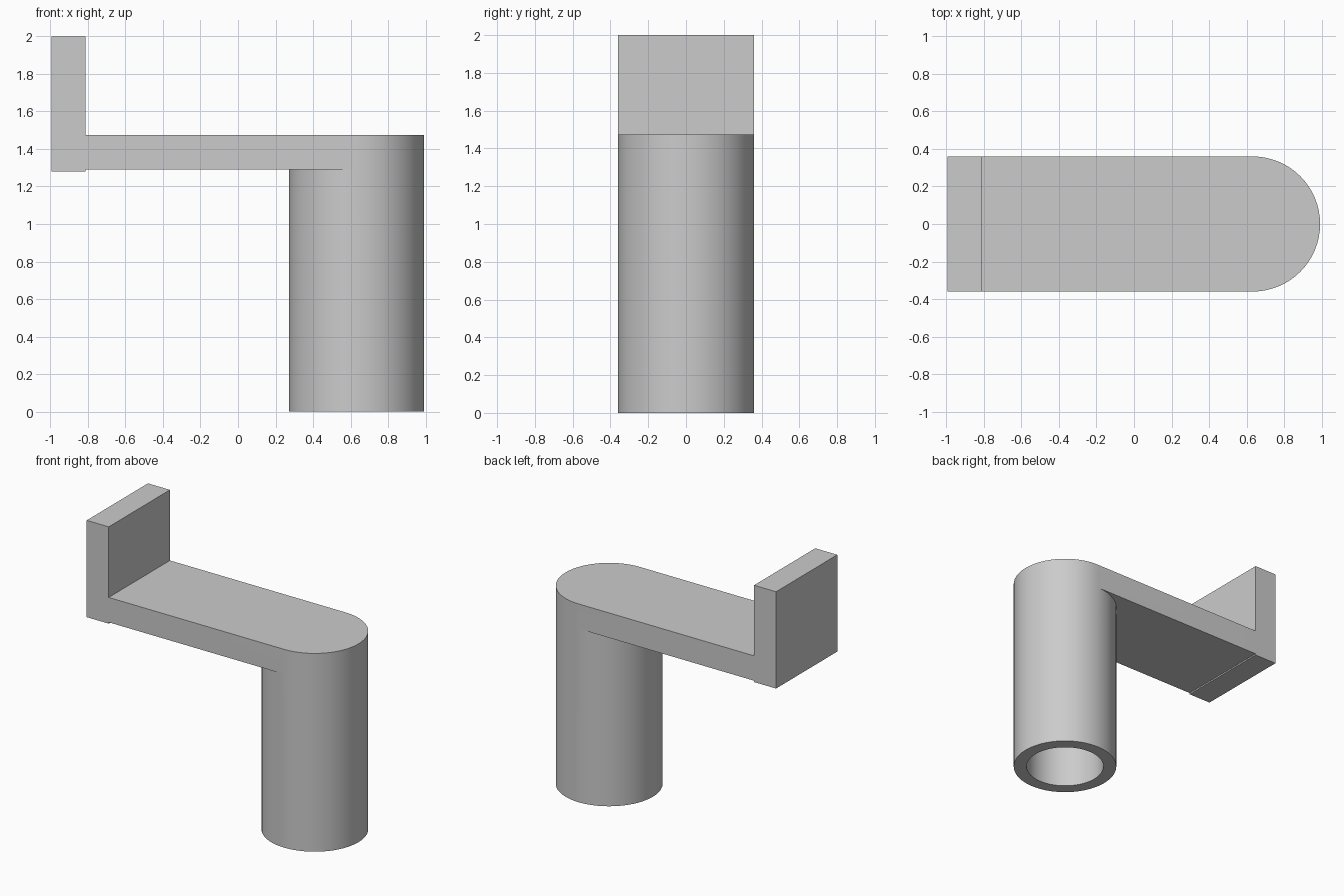
import bpy, bmesh
from math import cos, sin, tau, radians

cube = bpy.data.objects.get("Cube")
if cube:
    bpy.data.objects.remove(cube, do_unlink=True)

RADIUS, BORE, POST_X = 0.36, 0.27, 0.632
ARM_BOTTOM, ARM_TOP = 1.29, 1.475
PLATE_OUT, PLATE_IN, PLATE_BOTTOM, PLATE_TOP = -0.993, -0.812, 1.28, 2.0
SEG = 64

grey = bpy.data.materials.new("plain grey")
grey.use_nodes = True
colour = (0.6, 0.6, 0.6, 1)
grey.diffuse_color = colour
grey.node_tree.nodes["Principled BSDF"].inputs["Base Color"].default_value = colour


def finish(name, bm):
    bmesh.ops.recalc_face_normals(bm, faces=bm.faces)
    mesh = bpy.data.meshes.new(name)
    bm.to_mesh(mesh)
    bm.free()
    mesh.materials.append(grey)
    obj = bpy.data.objects.new(name, mesh)
    bpy.context.collection.objects.link(obj)
    return obj


def ring(bm, r, z):
    # starts at the -y tangent point, so the first half faces +x
    return [bm.verts.new((POST_X + r * sin(tau * i / SEG), -r * cos(tau * i / SEG), z))
            for i in range(SEG)]


def bridge(bm, a, b, count=SEG):
    for i in range(count):
        j = (i + 1) % SEG
        bm.faces.new((a[i], a[j], b[j], b[i]))


# Hollow post flowing into the round-ended arm
bm = bmesh.new()
half = SEG // 2
foot, collar = ring(bm, RADIUS, 0), ring(bm, RADIUS, ARM_BOTTOM)
crown = ring(bm, RADIUS, ARM_TOP)
for v in crown[half + 1:]:
    bm.verts.remove(v)
crown = crown[:half + 1]
bore_foot, bore_end = ring(bm, BORE, 0), ring(bm, BORE, ARM_BOTTOM)

bridge(bm, foot, collar)
bridge(bm, collar, crown, half)
bridge(bm, foot, bore_foot)
bridge(bm, bore_foot, bore_end)
bm.faces.new(bore_end)

# Straight part of the arm
low = [bm.verts.new((PLATE_IN, y, ARM_BOTTOM)) for y in (-RADIUS, RADIUS)]
high = [bm.verts.new((PLATE_IN, y, ARM_TOP)) for y in (-RADIUS, RADIUS)]
bm.faces.new(crown + [high[1], high[0]])
bm.faces.new(collar[half:] + [collar[0], low[0], low[1]])
bm.faces.new((low[0], collar[0], crown[0], high[0]))
bm.faces.new((low[1], collar[half], crown[half], high[1]))
bm.faces.new((low[0], low[1], high[1], high[0]))
post = finish("post_and_arm", bm)

bpy.ops.object.select_all(action='DESELECT')
post.select_set(True)
bpy.context.view_layer.objects.active = post
bpy.ops.object.shade_smooth_by_angle(angle=radians(30))

# Upright end plate
bm = bmesh.new()
bmesh.ops.create_cube(bm, size=1)
bmesh.ops.scale(bm, vec=(PLATE_IN - PLATE_OUT, 2 * RADIUS, PLATE_TOP - PLATE_BOTTOM), verts=bm.verts)
bmesh.ops.translate(bm, vec=((PLATE_IN + PLATE_OUT) / 2, 0, (PLATE_TOP + PLATE_BOTTOM) / 2), verts=bm.verts)
finish("end_plate", bm)
